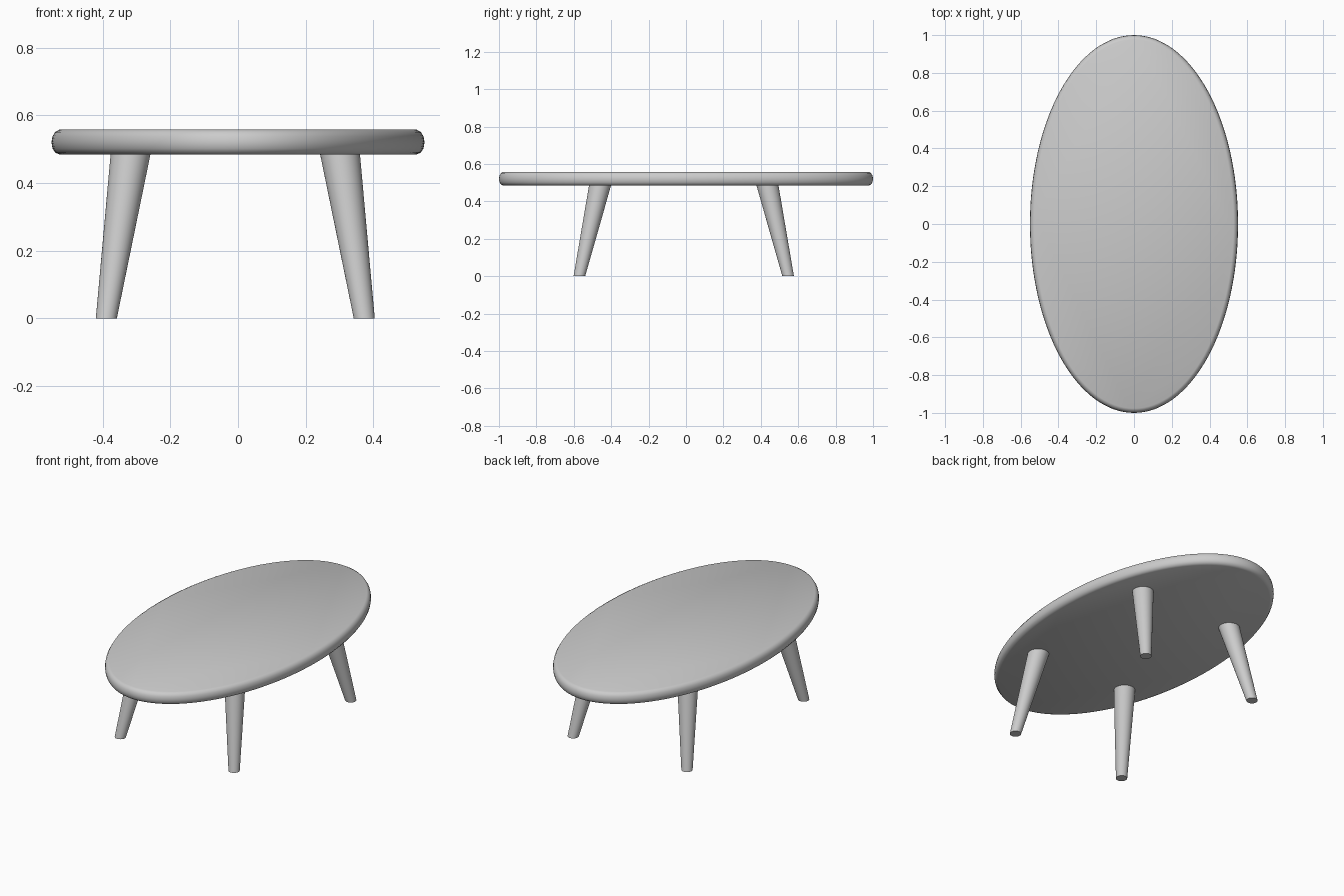
import bpy, bmesh
from math import sin, cos, pi

if "Cube" in bpy.data.objects:
    bpy.data.objects.remove(bpy.data.objects["Cube"])


def ring(bm, cx, cy, rx, ry, z, n):
    return [bm.verts.new((cx + rx * cos(2 * pi * i / n), cy + ry * sin(2 * pi * i / n), z))
            for i in range(n)]


def loft(name, sections, n, location=(0, 0, 0)):
    """Capped skin through elliptical sections (cx, cy, rx, ry, z), bottom to top."""
    bm = bmesh.new()
    rings = [ring(bm, *s, n) for s in sections]
    for lo, hi in zip(rings, rings[1:]):
        for i in range(n):
            j = (i + 1) % n
            bm.faces.new((lo[i], lo[j], hi[j], hi[i]))
    bm.faces.new(rings[0][::-1])
    bm.faces.new(rings[-1])
    mesh = bpy.data.meshes.new(name)
    bm.to_mesh(mesh)
    bm.free()
    obj = bpy.data.objects.new(name, mesh)
    obj.location = location
    bpy.context.collection.objects.link(obj)
    bpy.ops.object.select_all(action='DESELECT')
    obj.select_set(True)
    bpy.context.view_layer.objects.active = obj
    bpy.ops.object.shade_smooth_by_angle(angle=0.7)
    return obj


# Oval table top with a rounded rim: (inset from the outline, height)
rim = [(0.024, 0.484), (0.011, 0.490), (0.003, 0.502), (0.0, 0.520),
       (0.003, 0.538), (0.011, 0.551), (0.024, 0.558)]
loft("table_top", [(0, 0, 0.551 - i, 1.0 - i, z) for i, z in rim], 128)

# Four splayed, tapered legs with level feet, mirrored about their shared centre
legs = loft("legs", [(0.381, 0.558, 0.031, 0.031, 0.0),
                     (0.309, 0.447, 0.059, 0.059, 0.488)], 48, (-0.008, -0.012, 0))
mirror = legs.modifiers.new("mirror", 'MIRROR')
mirror.use_axis = (True, True, False)
mirror.use_clip = False
